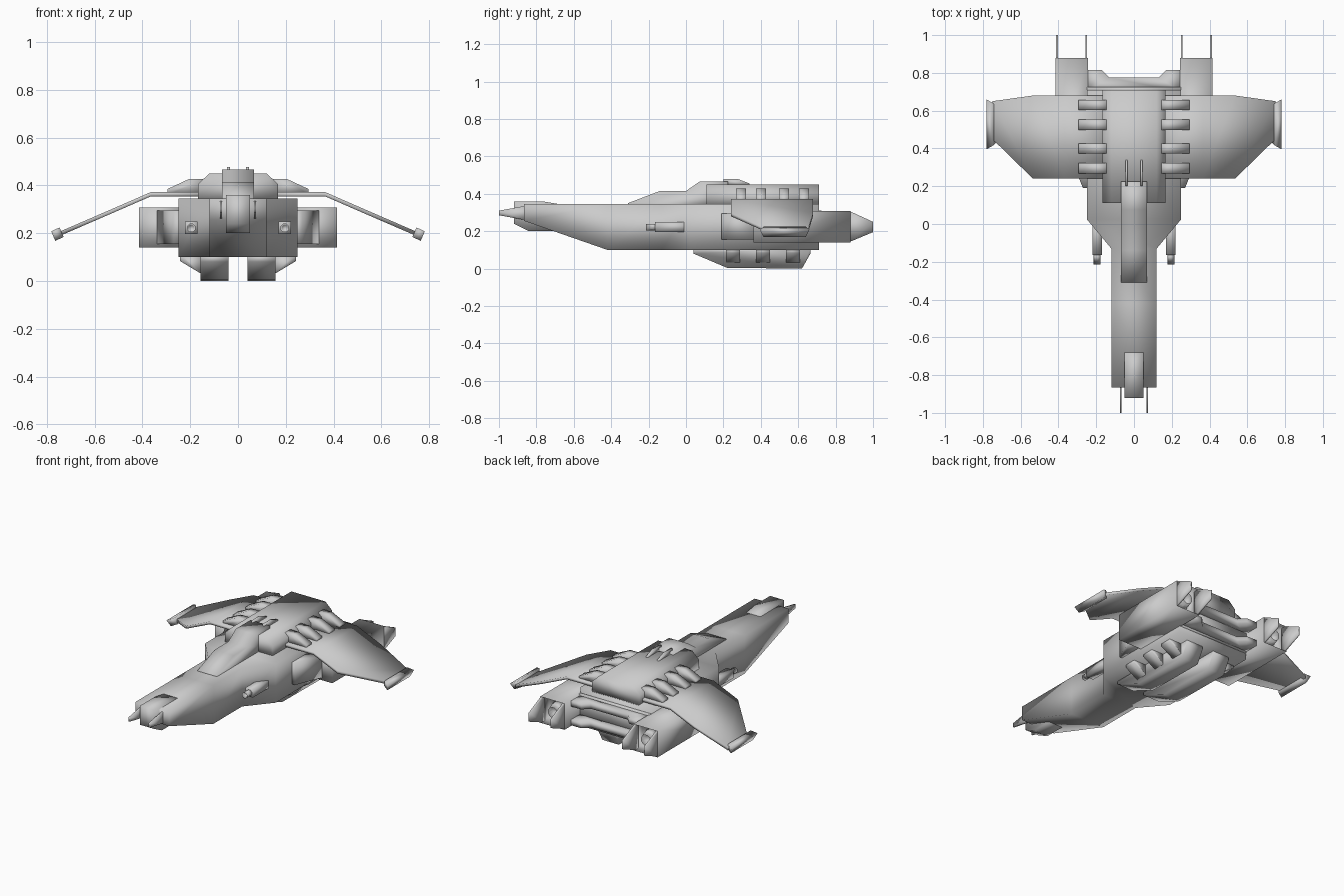
import bpy, bmesh, math
from mathutils import Vector


def finish(name, bm, mirror):
    bmesh.ops.recalc_face_normals(bm, faces=bm.faces[:])
    for f in bm.faces:
        f.smooth = True
    me = bpy.data.meshes.new(name)
    bm.to_mesh(me)
    bm.free()
    ob = bpy.data.objects.new(name, me)
    bpy.context.collection.objects.link(ob)
    if mirror:
        ob.modifiers.new("Mirror", 'MIRROR')
    return ob


def loft(name, rings, mirror=False, recess=None):
    """Skin equal-sized rings of points; optionally recess the last cap."""
    bm = bmesh.new()
    vs = [[bm.verts.new(p) for p in r] for r in rings]
    n = len(rings[0])
    for a, b in zip(vs, vs[1:]):
        for i in range(n):
            j = (i + 1) % n
            bm.faces.new((a[i], a[j], b[j], b[i]))
    bm.faces.new(vs[0])
    cap = bm.faces.new(vs[-1])
    if recess:
        bm.normal_update()
        bmesh.ops.inset_region(bm, faces=[cap], thickness=recess[0])
        bmesh.ops.translate(bm, verts=cap.verts[:], vec=Vector(recess[1]))
    return finish(name, bm, mirror)


def prism(name, pts, axis, a, b, mirror=False):
    """Extrude a 2D profile along an axis from a to b."""
    put = {'x': lambda p, t: (t, p[0], p[1]),
           'y': lambda p, t: (p[0], t, p[1]),
           'z': lambda p, t: (p[0], p[1], t)}[axis]
    return loft(name, [[put(p, t) for p in pts] for t in (a, b)], mirror)


def rect(x0, x1, z0, z1, y):
    return [(x0, y, z0), (x1, y, z0), (x1, y, z1), (x0, y, z1)]


def tube(name, x, z, r, y0, y1, n, mirror=True, r1=None, recess=None):
    rings = [[(x + q * math.cos(2 * math.pi * (i + .5) / n), y,
               z + q * math.sin(2 * math.pi * (i + .5) / n)) for i in range(n)]
             for y, q in ((y0, r), (y1, r1 or r))]
    return loft(name, rings, mirror, recess)


# Fuselage: narrow nose widening into the main body
loft("fuselage", [rect(-w, w, z, 0.345, y) for y, w, z in (
    (-0.865, 0.12, 0.255), (-0.42, 0.12, 0.10), (-0.13, 0.12, 0.10),
    (0.025, 0.25, 0.10), (0.71, 0.25, 0.10))])

# Nose sensor housing and side prongs
prism("nose_housing", [(-0.92, 0.36), (-0.77, 0.36), (-0.68, 0.345), (-0.66, 0.25),
                       (-0.70, 0.20), (-0.84, 0.20), (-0.92, 0.24)], 'x', -0.05, 0.05)
prism("nose_prong", [(-1.0, 0.285), (-1.0, 0.31), (-0.86, 0.335), (-0.80, 0.335),
                     (-0.80, 0.26), (-0.86, 0.26)], 'x', 0.066, 0.075, True)

# Canopy and the two rods behind it
prism("canopy", [(-0.31, 0.34), (-0.31, 0.35), (-0.14, 0.415), (0.0, 0.415),
                 (0.075, 0.467), (0.225, 0.467), (0.225, 0.34)], 'x', -0.068, 0.068)
prism("canopy_rod", [(0.20, 0.45), (0.20, 0.478), (0.28, 0.478), (0.34, 0.455), (0.34, 0.44)],
      'x', 0.034, 0.046, True)

# Upper deck
prism("upper_deck", [(-0.168, 0.34), (-0.168, 0.405), (-0.12, 0.45), (0.12, 0.45),
                     (0.168, 0.405), (0.168, 0.34)], 'y', 0.11, 0.71)

# Wings: flat inner panel, drooping outer panel
loft("wing", [[(x, y0, z), (x, y1, z), (x, y1, z - 0.018), (x, y0, z - 0.018)]
              for x, z, y0, y1 in ((0.1, 0.372, 0.24, 0.68), (0.365, 0.372, 0.24, 0.68),
                                   (0.535, 0.298, 0.24, 0.68), (0.75, 0.205, 0.45, 0.65))], True)

# Wing tip pods, tilted with the wing
loft("wing_tip", [[(x, 0.395 + d, z), (x, 0.66 - d, z), (x - 0.017, 0.66 - e, z - 0.04),
                   (x - 0.017, 0.395 + e, z - 0.04)]
                  for x, z, d, e in ((0.747, 0.224, 0.02, 0.035), (0.782, 0.208, 0.0, 0.02))], True)

# Ribs over the wing roots
for i, y in enumerate((0.295, 0.40, 0.525, 0.63)):
    prism(f"top_rib_{i}", [(0.14, 0.36), (0.14, 0.427), (0.205, 0.427), (0.295, 0.385),
                           (0.295, 0.36)], 'y', y - 0.027, y + 0.027, True)

# Engine intakes and engine boxes with recessed exhausts
loft("intake", [rect(0.23, 0.27, 0.155, 0.295, 0.19),
                rect(0.23, 0.34, 0.155, 0.295, 0.36)], True)
loft("engine", [rect(0.243, 0.415, 0.14, 0.307, 0.36),
                rect(0.243, 0.415, 0.14, 0.307, 0.88)], True, (0.02, (0, -0.07, 0)))
tube("exhaust_nozzle", 0.329, 0.223, 0.055, 0.80, 0.875, 12, r1=0.035, recess=(0.008, (0, -0.04, 0)))
for i, x in enumerate((0.248, 0.402)):
    prism(f"engine_prong_{i}", [(0.85, 0.145), (0.88, 0.145), (1.0, 0.195), (1.0, 0.25),
                                (0.88, 0.305), (0.85, 0.305)], 'x', x, x + 0.01, True)

# Rear block with notched upper and lower lips
loft("rear_block", [rect(-0.25, 0.25, 0.14, 0.31, y) for y in (0.70, 0.725)])
lip = [(-0.25, 0.70), (-0.25, 0.815), (-0.17, 0.815), (-0.13, 0.775),
       (0.13, 0.775), (0.17, 0.815), (0.25, 0.815), (0.25, 0.70)]
prism("rear_lip_top", lip, 'z', 0.265, 0.30)
prism("rear_lip_bottom", lip, 'z', 0.145, 0.18)

# Belly pods with side ribs
prism("belly_pod", [(0.04, 0.11), (0.04, 0.08), (0.22, 0.004), (0.62, 0.0),
                    (0.665, 0.08), (0.665, 0.11)], 'x', 0.04, 0.157, True)
for i, y in enumerate((0.215, 0.375, 0.535)):
    prism(f"belly_rib_{i}", [(0.15, 0.11), (0.242, 0.11), (0.242, 0.083), (0.157, 0.032),
                             (0.15, 0.032)], 'y', y, y + 0.075, True)

# Side guns
loft("gun_body", [rect(0.17, 0.221, 0.197, 0.248, -0.165),
                  rect(0.17, 0.221, 0.197, 0.248, 0.05)], True)
tube("gun_barrel", 0.196, 0.222, 0.019, -0.15, -0.215, 8, recess=(0.006, (0, 0.03, 0)))
